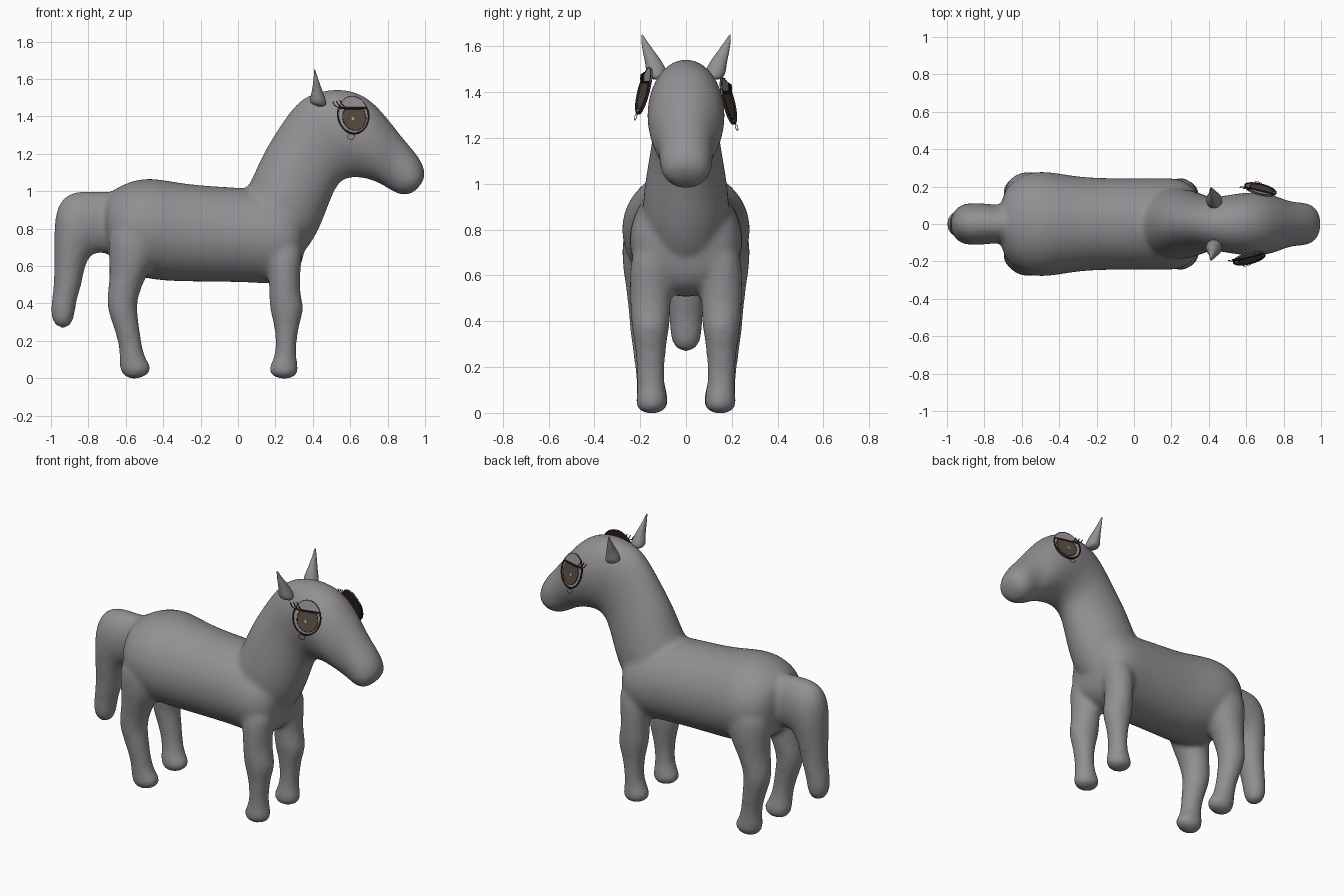
import bpy, bmesh, math
from mathutils import Vector, Matrix

if "Cube" in bpy.data.objects:
    bpy.data.objects.remove(bpy.data.objects["Cube"])


def material(name, rgb):
    mat = bpy.data.materials.new(name)
    mat.use_nodes = True
    color = (*rgb, 1.0)
    mat.diffuse_color = color
    mat.node_tree.nodes["Principled BSDF"].inputs["Base Color"].default_value = color
    return mat


COAT = material("grey coat", (0.29, 0.277, 0.295))
IRIS = material("brown iris", (0.09, 0.066, 0.048))
LINE = material("dark brown lines", (0.03, 0.02, 0.016))
GLINT = material("pale glint", (0.4, 0.38, 0.36))


def finish(name, bm, mat):
    bmesh.ops.recalc_face_normals(bm, faces=bm.faces)
    mesh = bpy.data.meshes.new(name)
    bm.to_mesh(mesh)
    bm.free()
    mesh.materials.append(mat)
    obj = bpy.data.objects.new(name, mesh)
    bpy.context.collection.objects.link(obj)
    return obj


def loft(bm, rings, side=1, sides=16):
    """Skin oval rings, each spanning two (x, z) edge points: xa, za, xb, zb, half width, y."""
    loops = []
    for xa, za, xb, zb, width, *y in rings:
        mid = Vector(((xa + xb) / 2, side * (y[0] if y else 0), (za + zb) / 2))
        half = Vector(((xa - xb) / 2, 0, (za - zb) / 2))
        loop = []
        for i in range(sides):
            a = math.tau * i / sides
            loop.append(bm.verts.new(mid + half * math.cos(a) + Vector((0, width * math.sin(a), 0))))
        loops.append(loop)
    for low, high in zip(loops, loops[1:]):
        for i in range(sides):
            j = (i + 1) % sides
            bm.faces.new((low[i], low[j], high[j], high[i]))
    bm.faces.new(loops[0])
    bm.faces.new(loops[-1])


TORSO = [
    (-.72, .93, -.71, .72, .10), (-.69, 1.0, -.69, .64, .20), (-.60, 1.05, -.60, .56, .275),
    (-.48, 1.085, -.48, .52, .295), (-.30, 1.045, -.30, .51, .255), (-.10, 1.03, -.10, .51, .25),
    (.10, 1.02, .10, .505, .25), (.22, .99, .22, .495, .255), (.31, .95, .31, .54, .22),
    (.38, .85, .35, .63, .13)]
NECK_AND_HEAD = [
    (-.02, .95, .28, .57, .18), (.06, 1.03, .42, .74, .20), (.11, 1.17, .49, .93, .175),
    (.20, 1.32, .53, 1.03, .15), (.28, 1.44, .58, 1.07, .145), (.35, 1.51, .65, 1.07, .155),
    (.45, 1.545, .70, 1.06, .17), (.56, 1.555, .74, 1.045, .175), (.68, 1.52, .78, 1.025, .165),
    (.78, 1.42, .80, 1.01, .14), (.87, 1.30, .82, 1.0, .12), (.945, 1.215, .85, .985, .12),
    (.99, 1.15, .88, .975, .11), (1.01, 1.07, .94, .985, .08)]
TAIL = [
    (-.58, 1.0, -.58, .68, .12), (-.72, 1.0, -.70, .66, .10), (-.87, 1.01, -.76, .67, .115),
    (-.955, .96, -.79, .65, .115), (-.985, .85, -.815, .60, .11), (-.985, .68, -.825, .55, .095),
    (-.985, .50, -.84, .48, .08), (-1.0, .40, -.867, .40, .075), (-1.005, .33, -.87, .33, .07),
    (-.97, .265, -.90, .265, .045)]
FRONT_LEG = [
    (.14, .75, .36, .75, .10, .14), (.16, .58, .335, .58, .095, .155), (.165, .46, .33, .46, .09, .155),
    (.165, .37, .36, .37, .085, .155), (.19, .30, .33, .30, .07, .155), (.205, .17, .31, .17, .06, .155),
    (.185, .09, .315, .09, .063, .15), (.15, .04, .33, .04, .077, .15), (.20, -.005, .30, -.005, .05, .15)]
HIND_LEG = [
    (-.70, .85, -.42, .85, .12, .16), (-.695, .66, -.42, .66, .12, .165), (-.685, .53, -.50, .53, .10, .16),
    (-.71, .40, -.545, .40, .085, .165), (-.68, .31, -.53, .31, .075, .165), (-.635, .18, -.515, .18, .06, .16),
    (-.635, .09, -.49, .09, .065, .15), (-.635, .04, -.445, .05, .077, .145), (-.60, -.005, -.51, -.005, .045, .145)]
EAR = [
    (.37, 1.46, .49, 1.44, .055, .12), (.39, 1.52, .46, 1.52, .043, .135), (.40, 1.57, .44, 1.57, .03, .16),
    (.405, 1.62, .422, 1.62, .014, .182), (.408, 1.655, .412, 1.655, .003, .193)]

# Body: overlapping lofts fused into one smooth skin
bm = bmesh.new()
for part in (TORSO, NECK_AND_HEAD, TAIL):
    loft(bm, part)
for side in (-1, 1):
    loft(bm, FRONT_LEG, side)
    loft(bm, HIND_LEG, side)
body = finish("pony_body", bm, COAT)
body.modifiers.new("round", 'SUBSURF').levels = 2
fuse = body.modifiers.new("fuse", 'REMESH')
fuse.mode = 'VOXEL'
fuse.voxel_size = 0.015
fuse.use_smooth_shade = True
blend = body.modifiers.new("blend", 'SMOOTH')
blend.factor = 0.5
blend.iterations = 10

# Ears
for side, label in ((-1, "front_side"), (1, "back_side")):
    bm = bmesh.new()
    loft(bm, EAR, side, 10)
    ear = finish(label + "_ear", bm, COAT)
    ear.modifiers.new("round", 'SUBSURF').levels = 2
    for face in ear.data.polygons:
        face.use_smooth = True


def oval(u, v, ru, rv, top=9.0, count=40):
    """Outline of an oval, cut flat above the height top."""
    angles = [math.tau * i / count for i in range(count)]
    return [(u + ru * math.cos(a), min(v + rv * math.sin(a), top)) for a in angles]


def plate(name, outline, low, high, mat, frame):
    bm = bmesh.new()
    base = bm.faces.new([bm.verts.new((u, v, low)) for u, v in outline])
    top = bmesh.ops.extrude_face_region(bm, geom=[base])["geom"]
    moved = [v for v in top if isinstance(v, bmesh.types.BMVert)]
    bmesh.ops.translate(bm, verts=moved, vec=(0, 0, high - low))
    bmesh.ops.transform(bm, matrix=frame, verts=bm.verts)
    return finish(name, bm, mat)


def stroke(name, points, radius, mat, frame, closed=False):
    curve = bpy.data.curves.new(name, 'CURVE')
    curve.dimensions = '3D'
    curve.bevel_depth = radius
    curve.bevel_resolution = 1
    curve.use_fill_caps = True
    spline = curve.splines.new('POLY')
    spline.points.add(len(points) - 1)
    for p, (u, v) in zip(spline.points, points):
        p.co = (*(frame @ Vector((u, v, 0.005))), 1)
    spline.use_cyclic_u = closed
    curve.materials.append(mat)
    obj = bpy.data.objects.new(name, curve)
    bpy.context.collection.objects.link(obj)


# Eyes: tilted plates with outlines, lashes and a small tear
LID = 0.04
for side, label, centre in ((-1, "front_side", (.615, -.182, 1.405)), (1, "back_side", (.675, .183, 1.36))):
    u = Vector((.18, -side * .045, 0)).normalized()
    v = Vector((0, -side * .055, .21)).normalized()
    n = u.cross(v).normalized() * -side
    v = n.cross(u) * -side
    frame = Matrix((u, v, n)).transposed().to_4x4()
    frame.translation = centre
    whole = oval(0, 0, .085, .105)
    opening = oval(0, 0, .085, .1, LID)
    pupil = oval(.005, -.012, .064, .072, LID - .006)
    plate(label + "_eye_back", whole, -.004, 0, LINE, frame)
    plate(label + "_eyelid", whole, 0, .003, COAT, frame)
    plate(label + "_iris", pupil, .003, .006, IRIS, frame)
    plate(label + "_glint", oval(-.005, -.02, .008, .011, count=12), .006, .008, GLINT, frame)
    stroke(label + "_lid_line", whole, .0015, LINE, frame, True)
    stroke(label + "_eye_outline", opening, .0045, LINE, frame, True)
    stroke(label + "_iris_outline", pupil, .002, LINE, frame, True)
    stroke(label + "_tear", oval(-.02, -.118, .02, .015, count=16), .0015, LINE, frame, True)
    for i in range(3):
        root = -.075 + .02 * i
        lash = [(root, LID), (root - .022, LID + .012 + .004 * i), (root - .034, LID + .035 + .004 * i)]
        stroke(f"{label}_lash_{i + 1}", lash, .003, LINE, frame)
